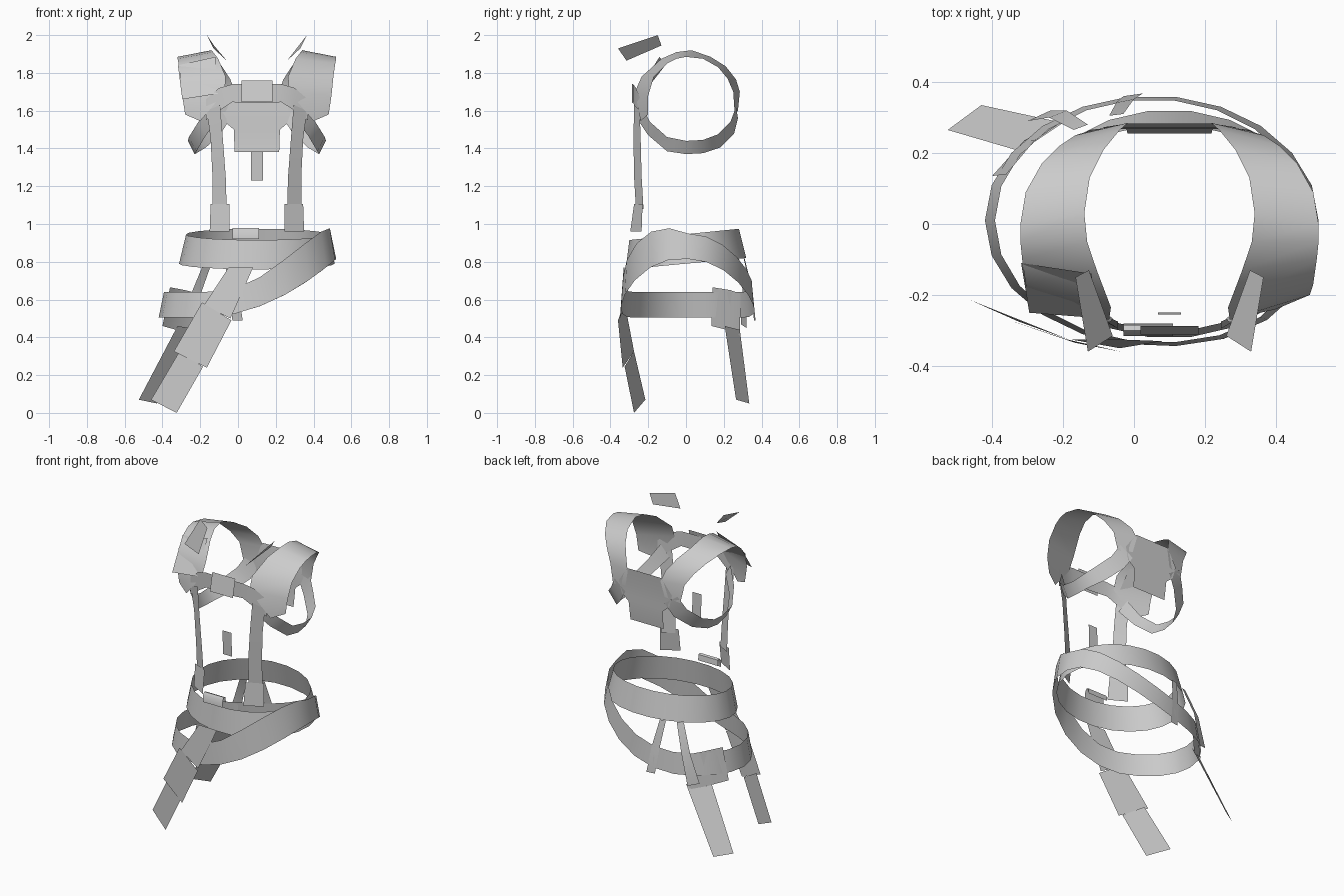
import bpy, math
from math import sin, cos, pi

CX = 0.1  # symmetry line of the upper harness


def sheet(name, verts, faces):
    me = bpy.data.meshes.new(name)
    me.from_pydata(verts, [], faces)
    me.update()
    ob = bpy.data.objects.new(name, me)
    bpy.context.collection.objects.link(ob)
    bpy.ops.object.select_all(action='DESELECT')
    ob.select_set(True)
    bpy.context.view_layer.objects.active = ob
    bpy.ops.object.shade_smooth_by_angle(angle=math.radians(40))
    return ob


def strip(name, left, right, closed=False):
    """Flat ribbon between two edge lines."""
    n = len(left)
    verts = list(left) + list(right)
    faces = [(i, (i + 1) % n, n + (i + 1) % n, n + i)
             for i in range(n if closed else n - 1)]
    return sheet(name, verts, faces)


def quad(name, *corners):
    return sheet(name, corners, [(0, 1, 2, 3)])


def both(name, left, right):
    """Ribbon on each side of the symmetry line; x is the distance from it."""
    for side, s in (("right", 1), ("left", -1)):
        a = [(CX + s * x, y, z) for x, y, z in left]
        b = [(CX + s * x, y, z) for x, y, z in right]
        strip(side + "_" + name, *((a, b) if s > 0 else (b, a)))


# Shoulder straps: front, over the top, down the back
both("shoulder_strap",
     [(.30, -.24, 1.545), (.17, -.27, 1.70), (.165, -.235, 1.78), (.205, -.13, 1.875),
      (.232, -.05, 1.91), (.24, .03, 1.92), (.225, .13, 1.885), (.185, .21, 1.835),
      (.14, .265, 1.765), (.117, .285, 1.70), (.14, .275, 1.60)],
     [(.38, -.20, 1.58), (.395, -.20, 1.68), (.405, -.17, 1.78), (.415, -.10, 1.85),
      (.42, -.05, 1.875), (.42, .0, 1.885), (.405, .09, 1.875), (.36, .17, 1.83),
      (.31, .22, 1.77), (.265, .25, 1.70), (.24, .258, 1.58)])

# Bands passing under the arms
both("underarm_band",
     [(.225, .265, 1.62), (.27, .235, 1.54), (.335, .17, 1.475), (.365, .09, 1.445), (.365, 0, 1.44),
      (.36, -.10, 1.46), (.31, -.19, 1.54), (.25, -.24, 1.64)],
     [(.14, .275, 1.56), (.19, .255, 1.48), (.27, .18, 1.405), (.32, .09, 1.375), (.33, 0, 1.37),
      (.32, -.10, 1.385), (.27, -.20, 1.47), (.20, -.26, 1.56)])

# Tabs standing above the shoulders
both("shoulder_tab",
     [(.265, -.15, 2.0), (.23, -.36, 1.93)],
     [(.227, -.13, 1.945), (.16, -.315, 1.865)])

# Patch on one shoulder
quad("shoulder_patch", (-.318, -.11, 1.84), (-.12, -.14, 1.885),
     (-.105, -.265, 1.69), (-.295, -.25, 1.66))

# Chest strap with its centre plate and hanging tag
us = [-.27, -.2, -.13, 0, .13, .2, .27]
ys = [-.24, -.265, -.28, -.285, -.28, -.265, -.24]
tops = [1.66, 1.72, 1.74, 1.74, 1.74, 1.72, 1.66]
lows = [1.55, 1.60, 1.645, 1.64, 1.645, 1.60, 1.55]
strip("chest_strap", [(CX + u, y, z) for u, y, z in zip(us, ys, lows)],
      [(CX + u, y, z) for u, y, z in zip(us, ys, tops)])
quad("chest_plate", (.018, -.312, 1.645), (.182, -.312, 1.645),
     (.182, -.287, 1.76), (.018, -.287, 1.76))
quad("chest_tag", (.068, -.25, 1.23), (.132, -.25, 1.23), (.132, -.255, 1.385), (.068, -.255, 1.385))

# Back yoke tapering to a square lower panel
rows = [(1.38, .118, .255), (1.50, .122, .268), (1.54, .17, .268), (1.62, .19, .272), (1.72, .12, .283)]
strip("back_panel", [(CX + u, y, z) for z, u, y in rows],
      [(CX - u, y, z) for z, u, y in rows])

# Vertical front straps and their end buckles
both("front_strap",
     [(.195, -.275, 1.63), (.18, -.278, 1.45), (.165, -.275, 1.25), (.16, -.265, 1.08)],
     [(.265, -.245, 1.60), (.245, -.24, 1.45), (.235, -.235, 1.25), (.235, -.225, 1.08)])
both("strap_buckle",
     [(.145, -.275, 1.105), (.145, -.295, .96)],
     [(.245, -.23, 1.105), (.25, -.235, .96)])

# Waist belt
N = 22
ang = [2 * pi * i / N for i in range(N)]
strip("waist_belt",
      [(CX + .412 * cos(t), .322 * sin(t), .79 + .03 * sin(t)) for t in ang],
      [(CX + .375 * cos(t), -.01 + .293 * sin(t), .945 + .03 * sin(t)) for t in ang], True)

# Slanted hip belt, high on one hip and low on the other


def low_z(x):
    return .505 + .31 * (max(0, x + .2) / .72) ** 2


def front_right(t):
    """1 at the front right of the body, 0 on the other sides."""
    return max(0, -sin(2 * t)) if cos(t) > 0 else 0


lower, upper = [], []
for t in ang:
    k = 1 + .055 * front_right(t)
    x, y = .47 * k * cos(t), .352 * k * sin(t)
    z = low_z(.05 + x)
    lower.append((.05 + x, .01 + y, z))
    upper.append((.05 + x * .94, .01 + y * .97, z + .135 + .06 * front_right(t)))
strip("hip_belt", lower, upper, True)

# Folded clip on the waist belt
fold = [(-.316, .92), (-.312, .965), (-.30, .98), (-.285, .975), (-.28, .94)]
strip("belt_clip", [(-.03, y, z) for y, z in fold], [(.11, y, z) for y, z in fold])

# Two narrow hangers joining the belts at the back
strip("back_hanger_inner", [(-.07, .305, .82), (-.05, .342, .65), (-.03, .36, .49)],
      [(-.03, .31, .82), (0, .352, .65), (.025, .368, .49)])
strip("back_hanger_outer", [(-.17, .265, .82), (-.24, .30, .65), (-.30, .29, .47)],
      [(-.13, .28, .82), (-.19, .32, .65), (-.235, .32, .45)])

# Front leg strap and the two plates hanging from it
quad("front_leg_strap", (-.05, -.325, .77), (.08, -.33, .77), (-.04, -.35, .50), (-.18, -.325, .57))
quad("front_leg_plate", (-.19, -.325, .585), (-.035, -.36, .49), (-.165, -.335, .24), (-.34, -.275, .325))
quad("front_leg_end", (-.31, -.275, .325), (-.185, -.325, .245), (-.325, -.275, .0), (-.46, -.215, .07))

# Back leg patch and strap
strip("back_leg_patch", [(-.36, .14, .665), (-.28, .235, .65), (-.20, .29, .63)],
      [(-.40, .135, .46), (-.31, .235, .435), (-.22, .285, .41)])
quad("back_leg_strap", (-.32, .205, .46), (-.20, .285, .44), (-.43, .335, .05), (-.525, .265, .07))
